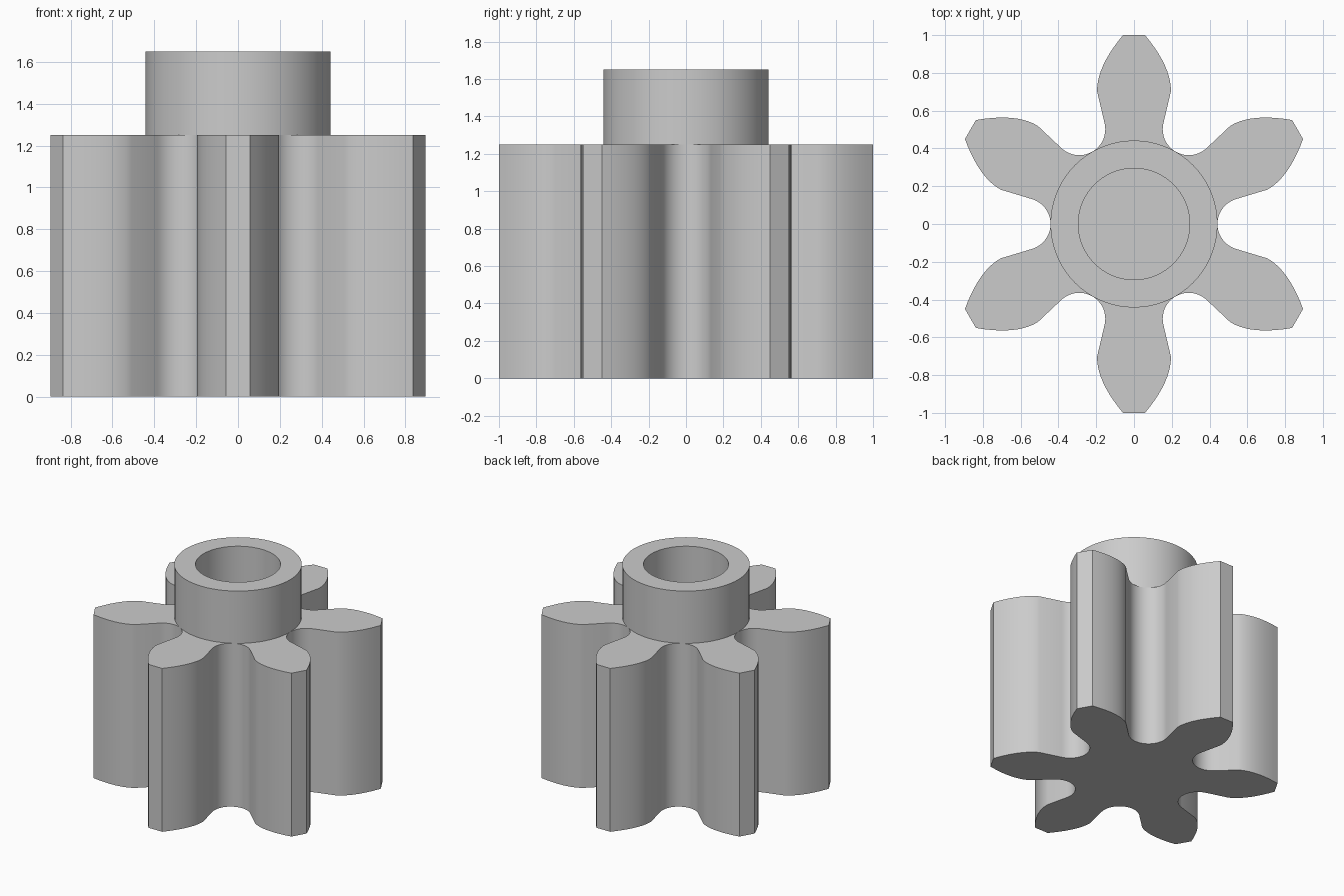
import bpy, bmesh
from math import sin, cos, radians, pi
from mathutils import Vector, Matrix

cube = bpy.data.objects.get("Cube")
if cube:
    bpy.data.objects.remove(cube, do_unlink=True)

TEETH = 6
GEAR_TOP, COLLAR_TOP = 1.25, 1.65
COLLAR_R, BORE_R = 0.442, 0.295

grey = bpy.data.materials.new("plain grey")
grey.use_nodes = True
colour = (0.6, 0.6, 0.6, 1)
grey.diffuse_color = colour
grey.node_tree.nodes["Principled BSDF"].inputs["Base Color"].default_value = colour


def finish(name, bm):
    bmesh.ops.recalc_face_normals(bm, faces=bm.faces)
    mesh = bpy.data.meshes.new(name)
    bm.to_mesh(mesh)
    bm.free()
    mesh.materials.append(grey)
    obj = bpy.data.objects.new(name, mesh)
    bpy.context.collection.objects.link(obj)
    bpy.ops.object.select_all(action='DESELECT')
    obj.select_set(True)
    bpy.context.view_layer.objects.active = obj
    bpy.ops.object.shade_smooth_by_angle(angle=radians(25))
    return obj


def half_tooth():
    """Right side of the tooth pointing to +y, from the root up to the tip."""
    centre, r = Vector((0.29, 0.502)), 0.138
    pts = []
    for i in range(11):                      # rounded root
        a = radians(240 - 75 * i / 10)
        pts.append(centre + r * Vector((cos(a), sin(a))))
    p0, p1, p2 = Vector((0.195, 0.7)), Vector((0.2, 0.83)), Vector((0.058, 1))
    for i in range(11):                      # curved flank
        t = i / 10
        pts.append(p0 * (1 - t) ** 2 + p1 * 2 * t * (1 - t) + p2 * t * t)
    return pts


# Toothed body: one tooth mirrored, repeated and extruded
right = half_tooth()
tooth = right + [Vector((-p.x, p.y)) for p in reversed(right[1:])]
bm = bmesh.new()
ring = []
for k in range(TEETH):
    turn = Matrix.Rotation(2 * pi * k / TEETH, 2)
    ring += [bm.verts.new((turn @ p).to_3d()) for p in tooth]
base = bm.faces.new(ring)
ext = bmesh.ops.extrude_face_region(bm, geom=[base], use_keep_orig=True)
top = [v for v in ext["geom"] if isinstance(v, bmesh.types.BMVert)]
bmesh.ops.translate(bm, verts=top, vec=(0, 0, GEAR_TOP))
finish("gear_body", bm)

# Hollow collar: ring section spun round the axis
bm = bmesh.new()
section = [(COLLAR_R, GEAR_TOP), (COLLAR_R, COLLAR_TOP),
           (BORE_R, COLLAR_TOP), (BORE_R, GEAR_TOP)]
verts = [bm.verts.new((r, 0, z)) for r, z in section]
edges = [bm.edges.new(pair) for pair in zip(verts, verts[1:])]
bmesh.ops.spin(bm, geom=verts + edges, cent=(0, 0, 0), axis=(0, 0, 1),
               angle=2 * pi, steps=72, use_merge=True)
bmesh.ops.remove_doubles(bm, verts=bm.verts, dist=0.0001)
finish("collar", bm)
